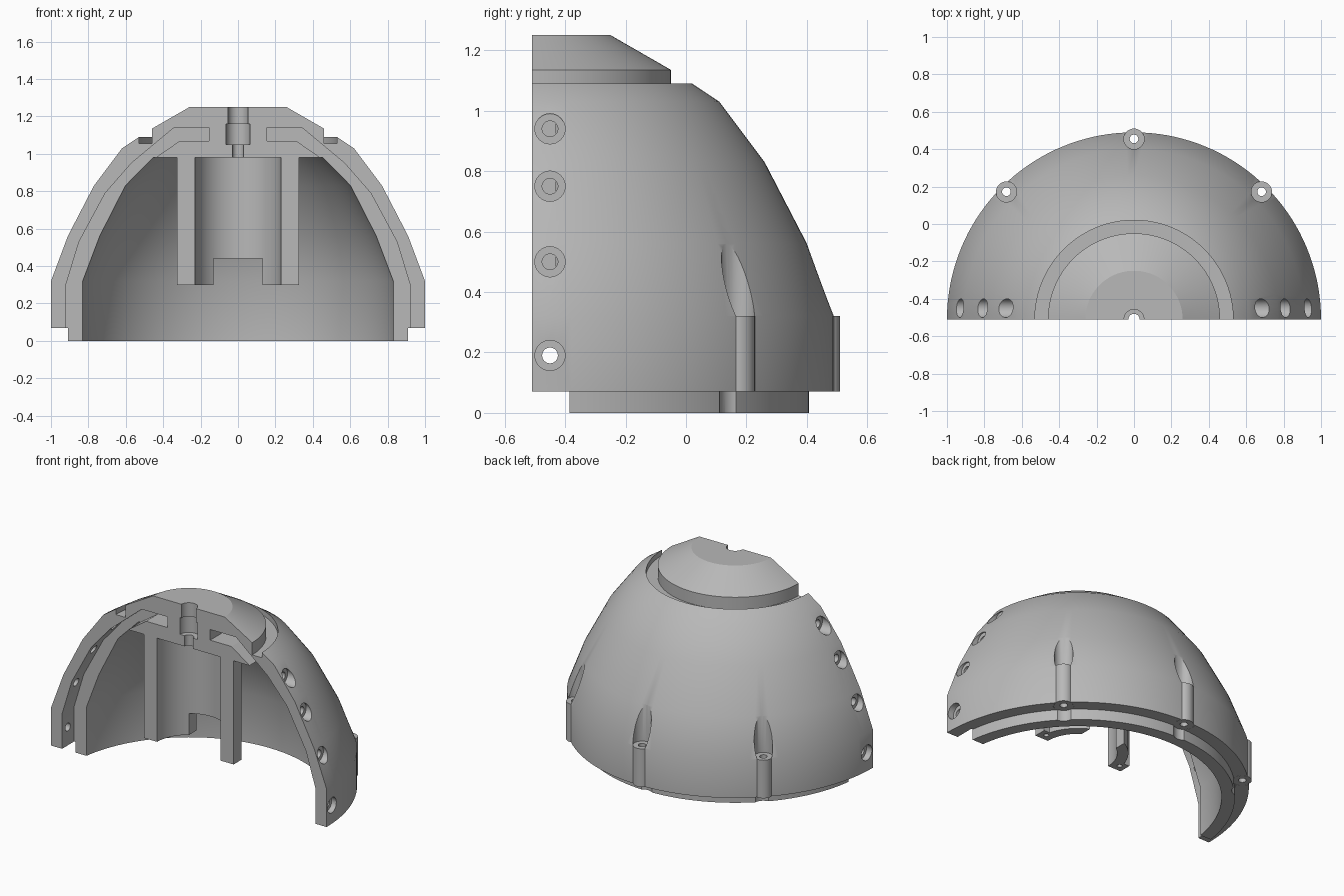
import bpy, bmesh, math
from mathutils import Matrix, Vector

if "Cube" in bpy.data.objects:
    bpy.data.objects.remove(bpy.data.objects["Cube"])

AXIS_Y = -0.51          # the cut plane, which holds the dome's axis

grey = bpy.data.materials.new("plain grey")
grey.use_nodes = True
grey.diffuse_color = (0.48, 0.48, 0.48, 1)
grey.node_tree.nodes["Principled BSDF"].inputs["Base Color"].default_value = grey.diffuse_color


def make(name, bm):
    bmesh.ops.recalc_face_normals(bm, faces=bm.faces[:])
    mesh = bpy.data.meshes.new(name)
    bm.to_mesh(mesh)
    bm.free()
    obj = bpy.data.objects.new(name, mesh)
    bpy.context.collection.objects.link(obj)
    obj.data.materials.append(grey)
    return obj


def half_revolve(name, profile, steps):
    """Closed (radius, z) outline swept through the back half turn."""
    bm = bmesh.new()
    rings = []
    for i in range(steps + 1):
        a = math.pi * i / steps
        rings.append([bm.verts.new((r * math.cos(a), AXIS_Y + r * math.sin(a), z)) for r, z in profile])
    n = len(profile)
    for a, b in zip(rings, rings[1:]):
        for k in range(n):
            bm.faces.new((a[k], a[(k + 1) % n], b[(k + 1) % n], b[k]))
    bm.faces.new(rings[0])
    bm.faces.new(rings[-1])
    return make(name, bm)


def prism(name, outline, y0, y1):
    """Closed (x, z) outline extruded along y."""
    bm = bmesh.new()
    face = bm.faces.new([bm.verts.new((x, y0, z)) for x, z in outline])
    new = bmesh.ops.extrude_face_region(bm, geom=[face], use_keep_orig=True)["geom"]
    bmesh.ops.translate(bm, vec=(0, y1 - y0, 0), verts=[v for v in new if isinstance(v, bmesh.types.BMVert)])
    return make(name, bm)


def rod(name, start, end, radius):
    start, end = Vector(start), Vector(end)
    span = end - start
    turn = span.to_track_quat('Z', 'Y').to_matrix().to_4x4()
    bm = bmesh.new()
    bmesh.ops.create_cone(bm, cap_ends=True, segments=32, radius1=radius, radius2=radius,
                          depth=span.length, matrix=Matrix.Translation((start + end) / 2) @ turn)
    return make(name, bm)


def combine(target, tool, operation='DIFFERENCE'):
    tool.hide_render = True
    mod = target.modifiers.new("join", 'BOOLEAN')
    mod.operation = operation
    mod.solver = 'EXACT'
    mod.object = tool
    bpy.context.view_layer.objects.active = target
    bpy.ops.object.modifier_apply(modifier=mod.name)
    bpy.data.objects.remove(tool)


def smooth(obj):
    bpy.ops.object.select_all(action='DESELECT')
    obj.select_set(True)
    bpy.context.view_layer.objects.active = obj
    bpy.ops.object.shade_smooth_by_angle(angle=math.radians(28))


# Dome shell with bottom lip, groove round the cap and stepped centre hole
shell = half_revolve("dome_shell", [
    (.84, 0), (.918, 0), (.918, .07), (1, .07), (1, .32), (.91, .56), (.77, .83), (.62, 1.03),
    (.53, 1.09), (.53, 1.055), (.46, 1.055), (.46, 1.135), (.26, 1.25),
    (.053, 1.25), (.053, 1.16), (.064, 1.16), (.064, 1.05), (.03, 1.05), (.03, .98),
    (.47, .98), (.615, .83), (.75, .56), (.84, .32)], 72)

# Recess behind the front flange, one on each side
recess = [(.92, -.1), (.92, .3), (.85, .53), (.71, .79), (.57, .95), (.342, 1.14), (.155, 1.14),
          (.155, 1.07), (.31, 1.07), (.455, .97), (.6, .8), (.78, .3), (.78, -.1)]
for side in (-1, 1):
    combine(shell, prism("recess_cutter", [(side * x, z) for x, z in recess], -.6, -.385))

# Upright screw bosses round the back, with access channels above and notches in the lip
for degrees in (45, 90, 135):
    a = math.radians(degrees)
    x, y = .965 * math.cos(a), AXIS_Y + .965 * math.sin(a)
    combine(shell, rod("channel_cutter", (x, y, .318), (x, y, .8), .055))
    combine(shell, rod("notch_cutter", (x, y, -.1), (x, y, .071), .062))
    combine(shell, rod("screw_boss", (x, y, .07), (x, y, .32), .0552), 'UNION')
    combine(shell, rod("boss_hole_cutter", (x, y, -.1), (x, y, .6), .023))

# Counterbored screw holes through the flange
for side in (-1, 1):
    for z, floor in ((.19, .96), (.50, .90), (.75, .775), (.94, .64)):
        end = (side * 1.2, -.45, z)
        combine(shell, rod("counterbore_cutter", (side * floor, -.45, z), end, .05))
        combine(shell, rod("flange_hole_cutter", (side * (floor - .14), -.45, z), end, .026))
smooth(shell)

# Half tube hanging from the ceiling, with flat ribs at the front and a notch at the back
tube = half_revolve("inner_tube", [(.23, .3), (.295, .3), (.295, 1), (.23, 1)], 48)
for side in (-1, 1):
    rib = [(side * x, z) for x, z in ((.26, .3), (.325, .3), (.325, 1), (.26, 1))]
    combine(tube, prism("tube_rib", rib, AXIS_Y, -.43), 'UNION')
    combine(tube, rod("rib_hole_cutter", (side * .28, -.465, .2), (side * .28, -.465, .5), .015))
combine(tube, prism("tube_notch_cutter", [(-.13, .2), (.13, .2), (.13, .44), (-.13, .44)], -.45, 0))
smooth(tube)
